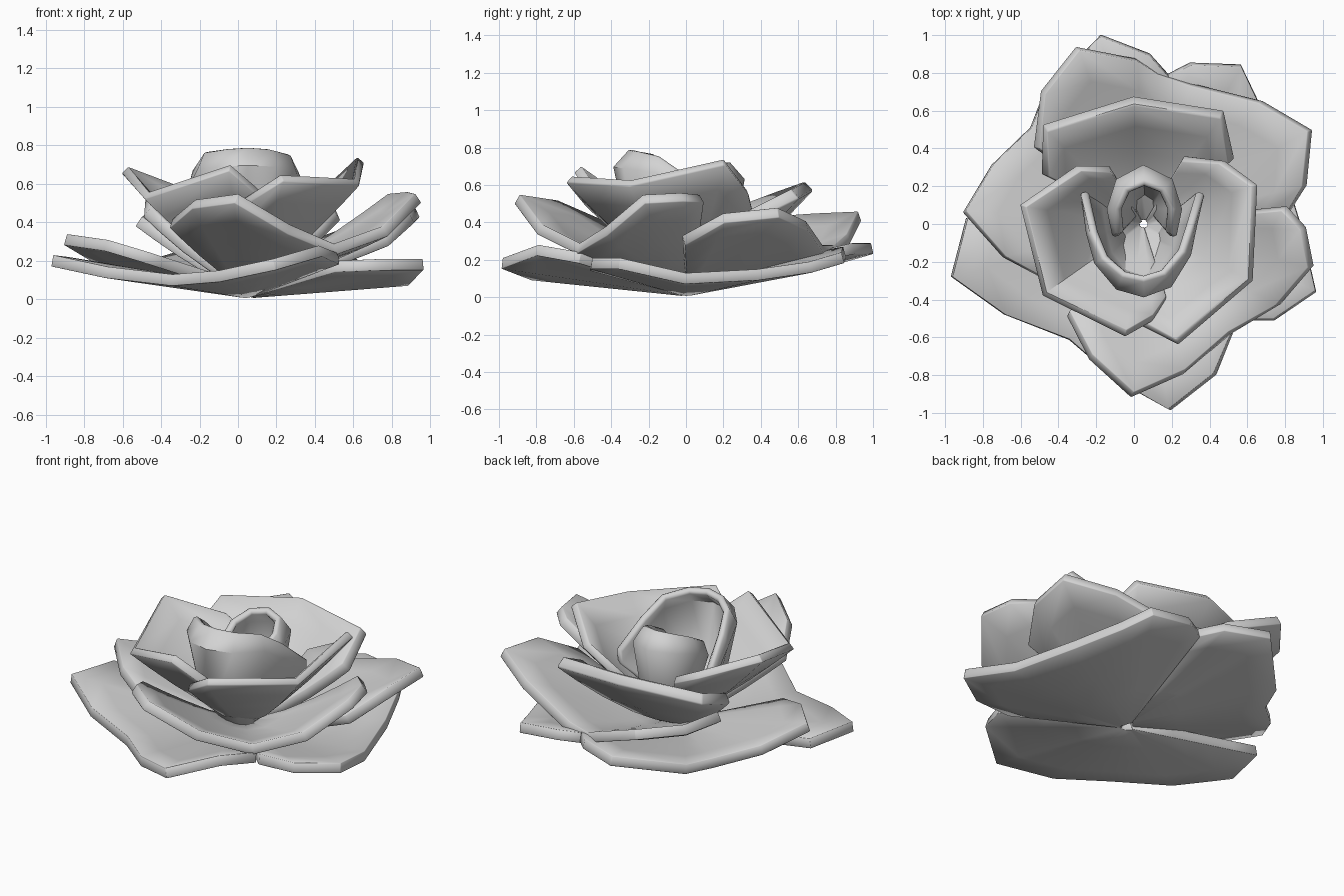
import bpy, math
from mathutils import Vector

grey = bpy.data.materials.new("petal_grey")
grey.diffuse_color = (0.65, 0.65, 0.65, 1)


def sheet(name, rows, thickness):
    """Loft rows of points into a thick petal with softened edges."""
    n = len(rows[0])
    verts = [p for row in rows for p in row]
    faces = [(r * n + i, (r + 1) * n + i, (r + 1) * n + i + 1, r * n + i + 1)
             for r in range(len(rows) - 1) for i in range(n - 1)]
    mesh = bpy.data.meshes.new(name)
    mesh.from_pydata(verts, [], faces)
    mesh.materials.append(grey)
    ob = bpy.data.objects.new(name, mesh)
    bpy.context.collection.objects.link(ob)
    bpy.ops.object.select_all(action='DESELECT')
    ob.select_set(True)
    bpy.context.view_layer.objects.active = ob
    solid = ob.modifiers.new("thickness", 'SOLIDIFY')
    solid.thickness = thickness
    solid.offset = -1
    bevel = ob.modifiers.new("soft_edge", 'BEVEL')
    bevel.width = 0.012
    bevel.segments = 1
    bevel.limit_method = 'ANGLE'
    bevel.angle_limit = math.radians(60)
    for mod in (solid.name, bevel.name):
        bpy.ops.object.modifier_apply(modifier=mod)
    bpy.ops.object.shade_smooth_by_angle(angle=math.radians(50))
    return ob


def petal(name, rim, base_z, power, thickness=0.06):
    """Open petal: rises from the flower centre to a counter-clockwise rim."""
    centre = Vector((0.05, 0.0, base_z))
    rows = []
    for t in (0.03, 0.35, 0.6, 0.82, 1.0):
        row = []
        for p in rim:
            d = Vector(p) - centre
            row.append(centre + Vector((d.x * t, d.y * t, d.z * t ** power)))
        rows.append(row)
    return sheet(name, rows, thickness)


def bud(name, centre, outline, lip, thickness):
    """Curled petal: outline points are (x, y, top z, inward lean of the lip)."""
    rows = [[], [], [], []]
    for x, y, top, lean in outline:
        dx, dy = x - centre[0], y - centre[1]
        levels = ((0.2, 0.13), (0.75, 0.35), (1.0, top - lip), (1 - lean, top))
        for row, (s, z) in zip(rows, levels):
            row.append((centre[0] + dx * s, centre[1] + dy * s, z))
    return sheet(name, rows, thickness)


# Bottom layer: three broad, nearly flat petals
petal("outer_petal_front", [
    (-0.88, 0.03, 0.22), (-0.96, -0.28, 0.23), (-0.68, -0.48, 0.17), (-0.34, -0.61, 0.13),
    (-0.10, -0.82, 0.15), (0.18, -0.98, 0.21), (0.42, -0.79, 0.28), (0.52, -0.56, 0.24)],
    0.065, 1.0)
petal("outer_petal_right", [
    (0.50, -0.50, 0.20), (0.74, -0.50, 0.21), (0.96, -0.35, 0.21), (0.88, 0.00, 0.13),
    (0.76, 0.38, 0.15), (0.65, 0.66, 0.19), (0.57, 0.83, 0.24), (0.30, 0.84, 0.27),
    (0.18, 0.78, 0.26)], 0.065, 1.0)
petal("outer_petal_back", [
    (0.20, 0.76, 0.26), (0.08, 0.89, 0.29), (-0.18, 0.99, 0.29), (-0.48, 0.68, 0.20),
    (-0.54, 0.51, 0.19), (-0.74, 0.32, 0.25), (-0.89, 0.07, 0.34), (-0.68, -0.17, 0.31),
    (-0.48, -0.28, 0.25)], 0.08, 1.0)

# Middle layer: two wide petals with twin peaks
petal("middle_petal_front", [
    (-0.34, -0.46, 0.42), (-0.22, -0.69, 0.52), (0.0, -0.89, 0.55), (0.27, -0.77, 0.39),
    (0.50, -0.57, 0.29), (0.75, -0.43, 0.38), (0.92, -0.23, 0.55), (0.88, -0.03, 0.56),
    (0.78, 0.07, 0.55)], 0.11, 1.25)
petal("middle_petal_back", [
    (0.76, -0.02, 0.33), (0.89, 0.20, 0.45), (0.92, 0.49, 0.48), (0.66, 0.64, 0.41),
    (0.30, 0.73, 0.28), (0.13, 0.79, 0.28), (0.02, 0.86, 0.34), (-0.29, 0.92, 0.46),
    (-0.47, 0.69, 0.45), (-0.50, 0.40, 0.43)], 0.10, 1.25)

# Inner layer: three upright petals
petal("inner_petal_left", [
    (-0.12, 0.27, 0.50), (-0.28, 0.28, 0.58), (-0.57, 0.09, 0.69), (-0.46, -0.36, 0.56),
    (-0.04, -0.56, 0.70), (0.10, -0.48, 0.58), (0.17, -0.38, 0.46)], 0.15, 1.25, 0.05)
petal("inner_petal_right", [
    (0.02, -0.50, 0.52), (0.22, -0.61, 0.65), (0.60, -0.29, 0.63), (0.62, 0.20, 0.74),
    (0.45, 0.32, 0.58), (0.25, 0.33, 0.48)], 0.14, 1.25, 0.05)
petal("inner_petal_back", [
    (0.50, 0.32, 0.46), (0.46, 0.56, 0.58), (0.0, 0.63, 0.62), (-0.46, 0.49, 0.57),
    (-0.45, 0.25, 0.48)], 0.13, 1.4, 0.07)

# Centre: wide bud petal curling forward and a smaller hood behind it
bud("bud_petal", (0.05, -0.04), [
    (-0.24, 0.17, 0.50, 0.0), (-0.21, -0.04, 0.67, 0.08), (-0.17, -0.19, 0.75, 0.16),
    (-0.07, -0.31, 0.76, 0.24), (0.05, -0.345, 0.765, 0.26), (0.17, -0.30, 0.76, 0.24),
    (0.26, -0.15, 0.74, 0.14), (0.29, 0.0, 0.65, 0.06), (0.33, 0.17, 0.50, 0.0)], 0.08, 0.045)
bud("bud_hood", (0.06, 0.08), [
    (0.18, -0.06, 0.58, 0.15), (0.21, 0.08, 0.65, 0.25), (0.17, 0.21, 0.69, 0.35),
    (0.05, 0.27, 0.70, 0.4), (-0.06, 0.21, 0.69, 0.35), (-0.10, 0.08, 0.65, 0.25),
    (-0.07, -0.06, 0.58, 0.15)], 0.08, 0.045)
